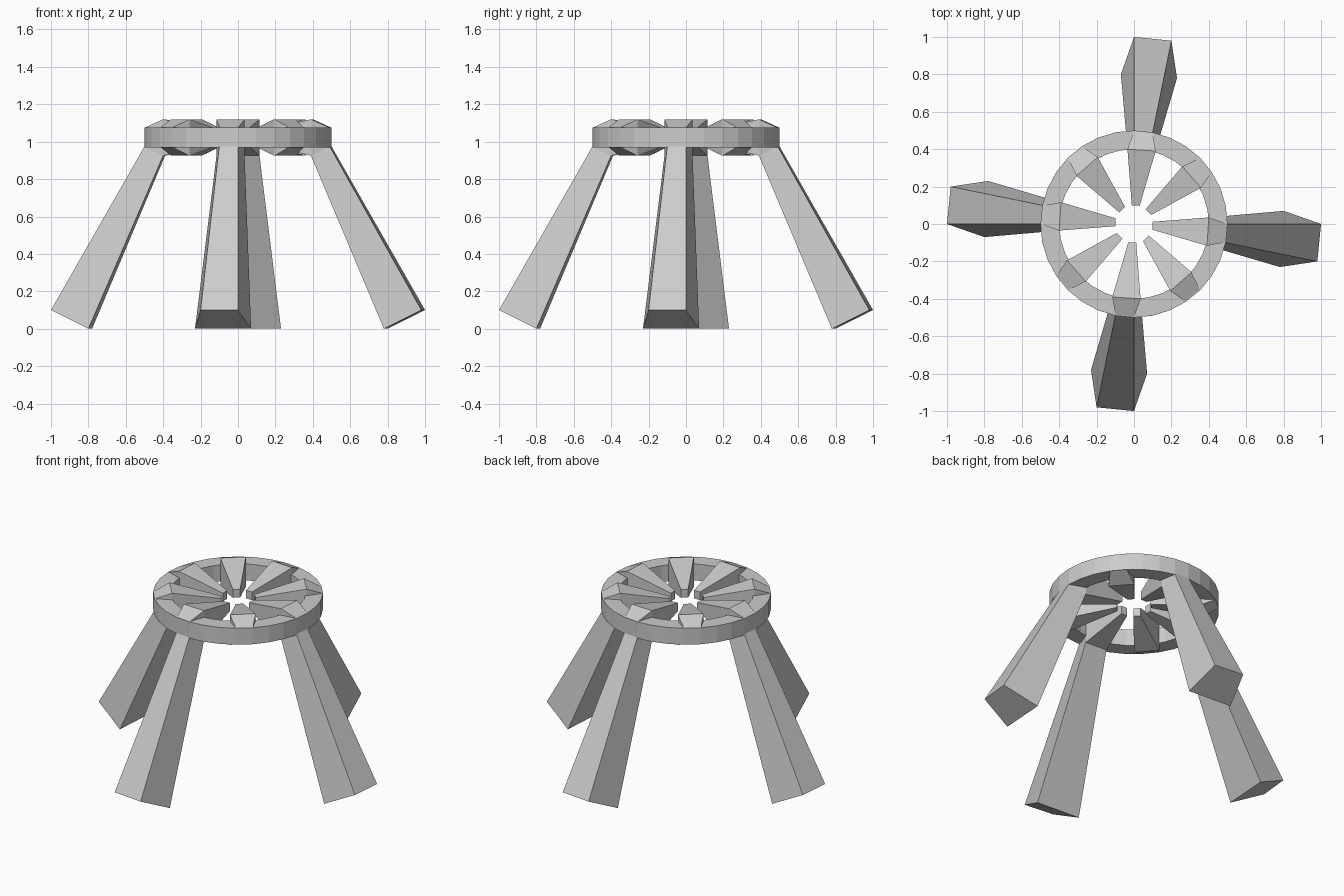
import bpy, bmesh
from math import pi, cos, sin
from mathutils import Matrix

cube = bpy.data.objects.get("Cube")
if cube:
    bpy.data.objects.remove(cube, do_unlink=True)

grey = bpy.data.materials.new("plain grey")
grey.use_nodes = True
grey.diffuse_color = (0.6, 0.6, 0.6, 1)
grey.node_tree.nodes["Principled BSDF"].inputs["Base Color"].default_value = (0.6, 0.6, 0.6, 1)


def loft(name, sections, angle=0.0, closed=False):
    """Bridge equal-length loops, cap the ends unless closed, and turn about z."""
    bm = bmesh.new()
    loops = [[bm.verts.new(p) for p in s] for s in sections]
    n = len(loops[0])
    pairs = list(zip(loops, loops[1:]))
    if closed:
        pairs.append((loops[-1], loops[0]))
    else:
        bm.faces.new(loops[0])
        bm.faces.new(loops[-1])
    for a, b in pairs:
        for i in range(n):
            j = (i + 1) % n
            bm.faces.new((a[i], a[j], b[j], b[i]))
    bmesh.ops.recalc_face_normals(bm, faces=bm.faces)
    bm.transform(Matrix.Rotation(angle, 4, "Z"))
    mesh = bpy.data.meshes.new(name)
    bm.to_mesh(mesh)
    bm.free()
    mesh.materials.append(grey)
    obj = bpy.data.objects.new(name, mesh)
    bpy.context.collection.objects.link(obj)
    return obj


def upright(x0, x1, y0, y1, low, high):
    return [(x0, y0, low), (x1, y1, low), (x1, y1, high), (x0, y0, high)]


# Flat hoop with a rectangular section
SIDES = 32
section = [(0.5, 0.97), (0.5, 1.077), (0.4, 1.077), (0.4, 0.97)]
hoop = []
for k in range(SIDES):
    a = 2 * pi * k / SIDES
    hoop.append([(r * cos(a), r * sin(a), z) for r, z in section])
loft("hoop", hoop, closed=True)

# Eight spokes: rim face, deep shoulder, small inner tip
spoke = [
    upright(-0.098, 0.0, -0.49, -0.5, 0.972, 1.075),
    upright(-0.116, 0.035, -0.39, -0.4, 0.925, 1.12),
    upright(-0.031, 0.012, -0.1, -0.1, 0.997, 1.05),
]
for k in range(8):
    loft("spoke_%d" % (k + 1), spoke, k * pi / 4)

# Four splayed legs: the foot outline shrinks by half up to the hoop
foot = [(0, -1, 0.1), (-0.2, -0.98, 0.1), (-0.23, -0.78, 0), (0.07, -0.8, 0)]
top = [(x / 2, y / 2, 0.925 + z / 2) for x, y, z in foot]
for k, side in enumerate(("front", "left", "back", "right")):
    loft(side + "_leg", [foot, top], k * pi / 2)
